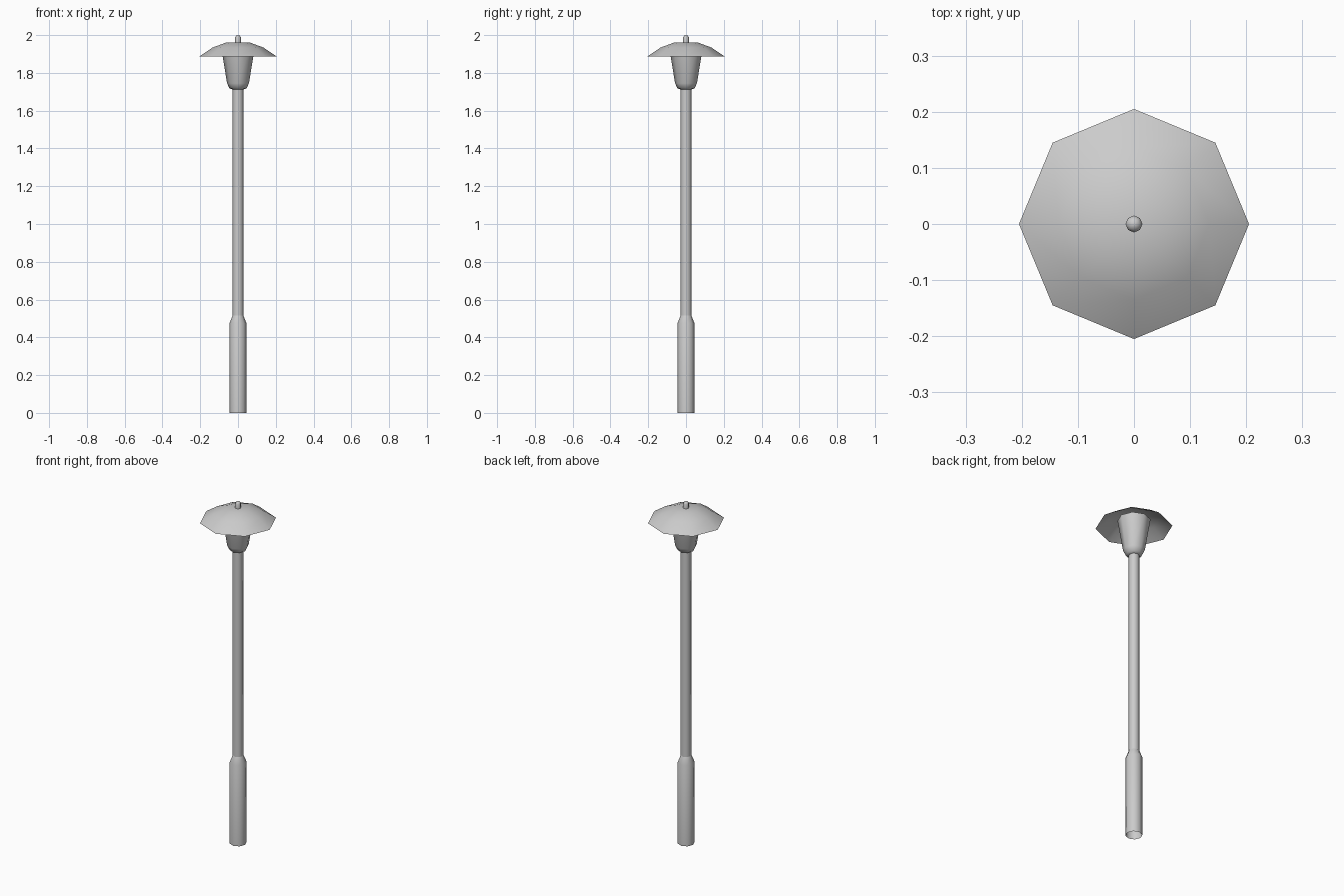
import bpy
import bmesh
from math import cos, sin, tau, radians

SIDES = 8

old = bpy.data.objects.get("Cube")
if old:
    bpy.data.objects.remove(old, do_unlink=True)

grey = bpy.data.materials.new("light grey metal")
grey.use_nodes = True
colour = (0.6, 0.6, 0.6, 1)
grey.diffuse_color = colour
grey.node_tree.nodes["Principled BSDF"].inputs["Base Color"].default_value = colour


def lathe(name, profile, angle=50):
    """Turn (radius, height) points, listed bottom to top, into an eight-sided part."""
    bm = bmesh.new()
    rings = []
    for r, z in profile:
        count = SIDES if r > 0 else 1
        rings.append([bm.verts.new((r * cos(tau * i / SIDES), r * sin(tau * i / SIDES), z))
                      for i in range(count)])
    for low, high in zip(rings, rings[1:]):
        for i in range(SIDES):
            j = (i + 1) % SIDES
            if len(high) == 1:
                bm.faces.new((low[i], low[j], high[0]))
            else:
                bm.faces.new((low[i], low[j], high[j], high[i]))
    mesh = bpy.data.meshes.new(name)
    bm.to_mesh(mesh)
    bm.free()
    mesh.materials.append(grey)
    obj = bpy.data.objects.new(name, mesh)
    bpy.context.collection.objects.link(obj)
    bpy.ops.object.select_all(action="DESELECT")
    obj.select_set(True)
    bpy.context.view_layer.objects.active = obj
    bpy.ops.object.shade_smooth_by_angle(angle=radians(angle))
    return obj


# Hollow foot with its tapered collar
lathe("base_sleeve", [(0.045, 0), (0.045, 0.475), (0.029, 0.515)], 46)
# Slim pole
lathe("pole", [(0.029, 0.515), (0.029, 1.712)])
# Lamp housing, narrowing downwards
lathe("lamp_housing", [(0.029, 1.712), (0.045, 1.718), (0.058, 1.745),
                       (0.088, 1.93), (0, 1.93)])
# Thin domed shade
lathe("shade", [(0.205, 1.887), (0.135, 1.934), (0.065, 1.96), (0, 1.962)])
# Knob on top
lathe("finial", [(0.015, 1.96), (0.015, 1.988), (0.01, 1.997), (0, 2.0)])
